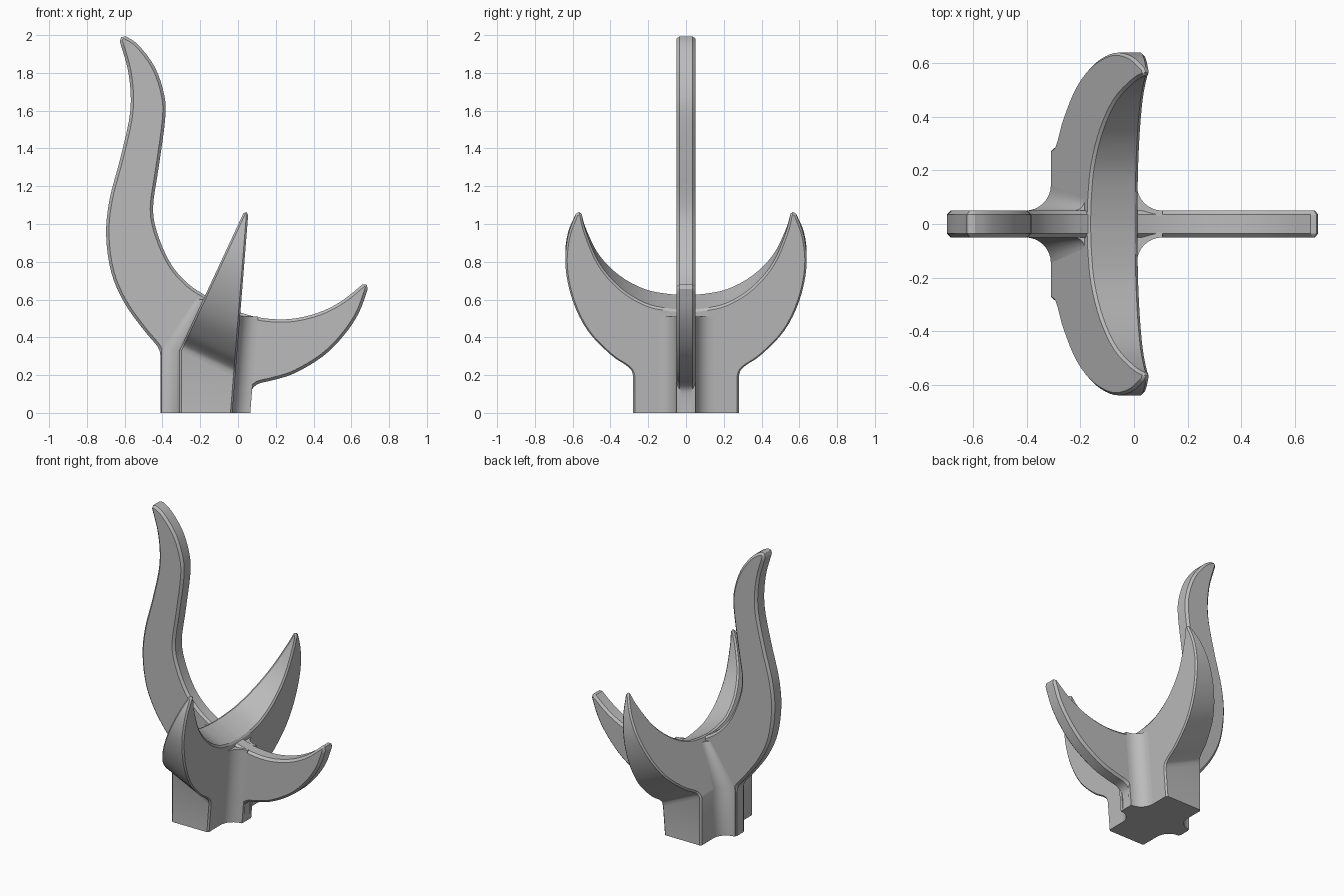
import bpy, bmesh, math
from mathutils import Vector

cube = bpy.data.objects.get("Cube")
if cube:
    bpy.data.objects.remove(cube, do_unlink=True)

grey = bpy.data.materials.new("plain_grey")
grey.use_nodes = True
grey.diffuse_color = (0.5, 0.5, 0.5, 1)
grey.node_tree.nodes["Principled BSDF"].inputs["Base Color"].default_value = (0.5, 0.5, 0.5, 1)

HALF = 0.05    # half thickness of the horn plate
LEAN = 0.466   # lean of the cross fin's back face
BACK = -0.31   # back of the base
BEND = 0.33    # height where the back face starts to lean


def spline(points, steps=4):
    """Smooth curve through the points."""
    p = [Vector(q) for q in points]
    p = [2 * p[0] - p[1]] + p + [2 * p[-1] - p[-2]]
    out = []
    for a, b, c, d in zip(p, p[1:], p[2:], p[3:]):
        for i in range(steps):
            t = i / steps
            out.append(0.5 * (2 * b + (c - a) * t + (2 * a - 5 * b + 4 * c - d) * t * t
                              + (3 * b - a - 3 * c + d) * t ** 3))
    return [tuple(v) for v in out] + [tuple(points[-1])]


def finish(name, bm, chamfer=0):
    """Chamfer the sharp rims above the ground and make the object."""
    bmesh.ops.recalc_face_normals(bm, faces=bm.faces)
    if chamfer:
        rims = [e for e in bm.edges if e.calc_face_angle(0) > 0.9
                and max(v.co.z for v in e.verts) > 0.001]
        bmesh.ops.bevel(bm, geom=rims, offset=chamfer, segments=1,
                        affect='EDGES', clamp_overlap=False)
    mesh = bpy.data.meshes.new(name)
    bm.to_mesh(mesh)
    bm.free()
    mesh.materials.append(grey)
    obj = bpy.data.objects.new(name, mesh)
    bpy.context.collection.objects.link(obj)
    bpy.ops.object.select_all(action='DESELECT')
    obj.select_set(True)
    bpy.context.view_layer.objects.active = obj
    bpy.ops.object.shade_smooth_by_angle(angle=math.radians(30))


def loft(bm, rings):
    """Join closed rings of equal length with side faces."""
    rows = [[bm.verts.new(co) for co in ring] for ring in rings]
    for a, b in zip(rows, rows[1:]):
        for i in range(len(a)):
            j = (i + 1) % len(a)
            bm.faces.new((a[i], a[j], b[j], b[i]))
    return rows


# Horn plate: tall horn and short horn in one outline
tall_outer = spline([(-0.41, 0.3), (-0.425, 0.35), (-0.5, 0.44), (-0.6, 0.58), (-0.67, 0.74),
                     (-0.698, 0.94), (-0.68, 1.13), (-0.62, 1.36), (-0.57, 1.6),
                     (-0.58, 1.8), (-0.63, 1.98)])
tall_inner = spline([(-0.605, 2.0), (-0.53, 1.95), (-0.44, 1.83), (-0.39, 1.68), (-0.386, 1.55),
                     (-0.42, 1.3), (-0.45, 1.08), (-0.42, 0.93), (-0.35, 0.78),
                     (-0.26, 0.68), (-0.17, 0.62)])
short_upper = spline([(0.0, 0.535), (0.1, 0.507), (0.22, 0.495), (0.33, 0.505), (0.45, 0.54),
                      (0.56, 0.6), (0.67, 0.69)])
short_lower = spline([(0.692, 0.67), (0.64, 0.53), (0.56, 0.41), (0.45, 0.3), (0.3, 0.21),
                      (0.18, 0.172), (0.11, 0.155), (0.075, 0.125), (0.065, 0.08)])
outline = [(-0.41, 0)] + tall_outer + tall_inner + short_upper + short_lower + [(0.065, 0)]
bm = bmesh.new()
for row in loft(bm, [[(x, s * HALF, z) for x, z in outline] for s in (-1, 1)]):
    bm.faces.new(row)
finish("horn_plate", bm, 0.015)


# Cross fin: crescent pushed square to its leaning back, cut by the front plane
def front_x(z):
    return -0.03 + 0.08 * z


def back_z(z):
    return (z + LEAN * (front_x(z) - BACK + LEAN * BEND)) / (1 + LEAN ** 2)


def back_x(z):
    return BACK + LEAN * max(0, z - BEND)


def front_z(z):
    return (z * (1 + LEAN ** 2) - LEAN * (-0.03 - BACK + LEAN * BEND)) / (1 + LEAN * 0.08)


outer = spline([(0.28, 0.191), (0.29, 0.222), (0.32, 0.25), (0.4, 0.305), (0.52, 0.43),
                (0.6, 0.59), (0.638, 0.77), (0.625, 0.93), (0.58, 1.055)])
inner = spline([(0.555, 1.068), (0.53, 0.98), (0.46, 0.84), (0.35, 0.73), (0.22, 0.66),
                (0.1, 0.635), (0, 0.628)])
side = [(y, back_z(z)) for y, z in outer] + inner
half = [(0.28, 0)] + side
full = half + [(-y, z) for y, z in half[-2::-1]]
back = [(back_x(z), y, z) for y, z in full]
front = [(front_x(f), y, f) for y, f in ((y, front_z(z) if z else 0) for y, z in full)]
bm = bmesh.new()
back_row, front_row = loft(bm, [back, front])
bm.faces.new(front_row)
bm.faces.new(back_row[1:-1])
bm.faces.new((back_row[0], back_row[1], back_row[-2], back_row[-1]))
finish("cross_fin_and_base", bm, 0.01)


# Hollow rounded corners where the fin meets the plate
def corner(name, side_x, side_y, levels):
    rings = []
    for x, z, r in levels:
        ring = [(-0.02, HALF + r), (-0.02, HALF - 0.02), (r, HALF - 0.02)]
        for i in range(9):
            t = math.pi / 2 * (1 - i / 8)
            ring.append((r - r * math.cos(t), HALF + r - r * math.sin(t)))
        rings.append([(x + side_x * u, side_y * v, z) for u, v in ring])
    bm = bmesh.new()
    rows = loft(bm, rings)
    bm.faces.new(rows[0])
    bm.faces.new(rows[-1])
    finish(name, bm)


for label, s in (("left", 1), ("right", -1)):
    corner("short_horn_corner_" + label, 1, s,
           [(front_x(0), 0, 0.095), (front_x(0.51), 0.51, 0.095)])
    corner("tall_horn_corner_" + label, -1, s,
           [(BACK, 0, 0.095), (BACK, BEND, 0.095), (back_x(0.6), 0.6, 0.04)])
